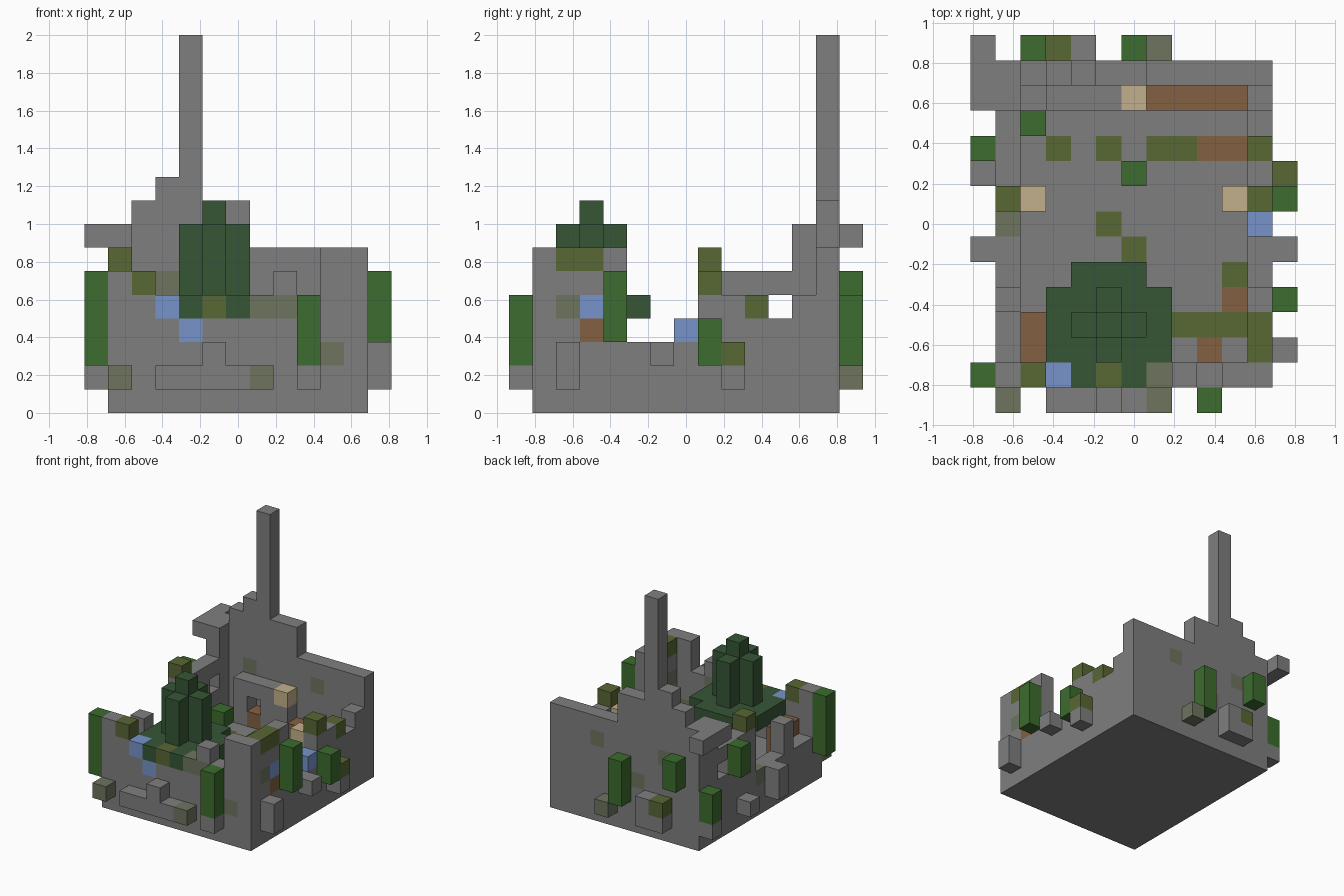
import bpy
import bmesh
from mathutils import Vector

cube = bpy.data.objects.get("Cube")
if cube:
    bpy.data.objects.remove(cube, do_unlink=True)

UNIT = 1 / 8
ORIGIN = Vector((-6.5, -7.5, 0))
COLOURS = {
    "stone": (127, 127, 127), "mossy stone": (109, 116, 95),
    "moss": (88, 103, 52), "vine": (60, 108, 46),
    "foliage": (54, 86, 54), "water glass": (118, 148, 200),
    "sandstone": (196, 176, 140), "timber": (132, 96, 66),
}


def make_material(name, rgb):
    linear = [((c / 255 + 0.055) / 1.055) ** 2.4 for c in rgb] + [1]
    mat = bpy.data.materials.new(name)
    mat.use_nodes = True
    mat.diffuse_color = linear
    mat.node_tree.nodes["Principled BSDF"].inputs["Base Color"].default_value = linear
    return mat


materials = {name: make_material(name, rgb) for name, rgb in COLOURS.items()}
cells = {}


def span(value):
    """A single index or an inclusive (first, last) pair."""
    first, last = value if isinstance(value, tuple) else (value, value)
    return range(first, last + 1)


def blocks(part, colour, x, y, z):
    """Fill a box of cells; later parts replace earlier ones."""
    for i in span(x):
        for j in span(y):
            for k in span(z):
                cells[i, j, k] = (part, colour)


def carve(x, y, z):
    for i in span(x):
        for j in span(y):
            for k in span(z):
                cells.pop((i, j, k), None)


def wall_along_x(part, start, y, heights):
    for i, height in enumerate(heights, start):
        blocks(part, "stone", i, y, (0, height - 1))


def wall_along_y(part, x, start, heights):
    for j, height in enumerate(heights, start):
        blocks(part, "stone", x, j, (0, height - 1))


# Ground slab and the four broken walls
blocks("ground", "stone", (1, 11), (1, 13), (0, 1))
wall_along_y("right_wall", 1, 1, [6, 3, 3, 5, 3, 3, 3, 7, 6, 6, 6, 8])
wall_along_y("left_wall", 11, 1, [7, 7, 7, 7, 3, 3, 4, 6, 5, 5, 4, 5])
wall_along_x("front_wall", 1, 1, [6, 6, 5, 5, 5, 5, 5, 6, 5, 7, 7])
wall_along_x("back_wall", 1, 13, [8, 9, 10, 16, 9, 9, 7, 7, 7, 7, 7])
carve(1, 11, 4)

# Low partition with a doorway
wall_along_x("partition", 3, 12, [5, 5, 5, 5])
carve(4, 12, 3)
blocks("door", "timber", 4, 12, 2)
blocks("partition_cap", "sandstone", 6, 12, 4)
blocks("bench", "timber", (7, 10), 12, 2)

# Broken eave at the back corner
blocks("eave", "stone", 0, (12, 14), 7)

# Mossy stones set flush in the walls
for wall, x, y, z in [("front_wall", (7, 8), 1, 4), ("front_wall", 10, 1, 2),
                      ("back_wall", 3, 13, 5), ("back_wall", 8, 13, 5),
                      ("back_wall", 5, 13, 3), ("left_wall", 11, 2, 4),
                      ("right_wall", 1, 7, 2)]:
    blocks(wall, "mossy stone", x, y, z)

# Moss caps on the wall tops
for x, y, z in [(2, 1, 5), (5, 1, 4), (1, 8, 6), (11, 8, 5),
                (11, 10, 4), (11, (2, 3), 6)]:
    blocks("moss_cap", "moss", x, y, z)

# Moss patches and planks on the floor
for x, y in [(3, 10), (5, 10), ((7, 8), 10), (5, 7), (6, 6), (10, 5), ((8, 10), 3)]:
    blocks("floor_moss", "moss", x, y, 1)
for x, y in [((9, 10), 10), (10, 4), (9, 2)]:
    blocks("floor_planks", "timber", x, y, 1)
for x, y in [(2, 11), (6, 9)]:
    blocks("shrub", "vine", x, y, 2)

# Inner posts and side table
for x in (2, 10):
    blocks("inner_post", "stone", x, 8, (1, 3))
    blocks("post_cap", "sandstone", x, 8, 4)
blocks("side_table", "timber", 2, (2, 3), (2, 3))

# Window panes and sill
for x, y, z in [(3, 1, 4), (4, 1, 3), (11, 3, 4), (11, 7, 3)]:
    blocks("window_pane", "water glass", x, y, z)
blocks("window_sill", "timber", 11, 3, 3)

# Hanging vines outside the walls
for x, y, z in [(0, 1, (2, 5)), (0, 10, (4, 5)), (0, 13, (2, 3)),
                (12, 4, (3, 5)), (12, 8, (2, 3)), (9, 0, (2, 4)),
                (2, 14, (4, 5)), (6, 14, (2, 4))]:
    blocks("vine", "vine", x, y, z)

# Rubble and ledges against the outside
for x, y, z in [((3, 6), 0, 1), (5, 0, 2), (9, 0, 1), (0, 13, 1), (0, 9, 1),
                (0, 6, (1, 2)), (12, 2, (1, 2)), (12, 6, 2), (12, 9, 1),
                (3, 14, 1), (4, 14, (1, 2))]:
    blocks("rubble", "stone", x, y, z)
for x, y in [(1, 0), (7, 0), (7, 14)]:
    blocks("rubble", "mossy stone", x, y, 1)
for x, y in [(3, 14), (12, 9)]:
    blocks("rubble", "moss", x, y, 2)

# Tree: wide lower canopy, cross-shaped crown, single tip
blocks("tree_trunk", "timber", 5, 3, (2, 3))
blocks("tree", "foliage", (3, 7), (2, 4), 4)
blocks("tree", "foliage", (4, 6), 5, 4)
for x in (4, 6):
    blocks("tree", "foliage", x, 1, 4)
blocks("tree", "foliage", (4, 6), 3, (5, 7))
blocks("tree", "foliage", 5, (2, 4), (5, 7))
blocks("tree", "foliage", 5, 3, 8)


def outer_faces(cell):
    """Corner loops of the sides of a cell that touch open space."""
    for axis in range(3):
        for side in (0, 1):
            step = Vector((0, 0, 0))
            step[axis] = 2 * side - 1
            if tuple(int(c) for c in Vector(cell) + step) in cells:
                continue
            loop = []
            for a, b in ((0, 0), (1, 0), (1, 1), (0, 1)):
                corner = Vector(cell)
                corner[axis] += side
                corner[(axis + 1) % 3] += a
                corner[(axis + 2) % 3] += b
                loop.append((corner + ORIGIN) * UNIT)
            yield loop if side else loop[::-1]


# Turn each part into one mesh
for part in sorted({entry[0] for entry in cells.values()}):
    bm = bmesh.new()
    slots = []
    for cell, (owner, colour) in cells.items():
        if owner != part:
            continue
        if colour not in slots:
            slots.append(colour)
        for loop in outer_faces(cell):
            face = bm.faces.new([bm.verts.new(p) for p in loop])
            face.material_index = slots.index(colour)
    bmesh.ops.remove_doubles(bm, verts=bm.verts[:], dist=UNIT / 100)
    mesh = bpy.data.meshes.new(part)
    bm.to_mesh(mesh)
    bm.free()
    for colour in slots:
        mesh.materials.append(materials[colour])
    bpy.context.collection.objects.link(bpy.data.objects.new(part, mesh))
